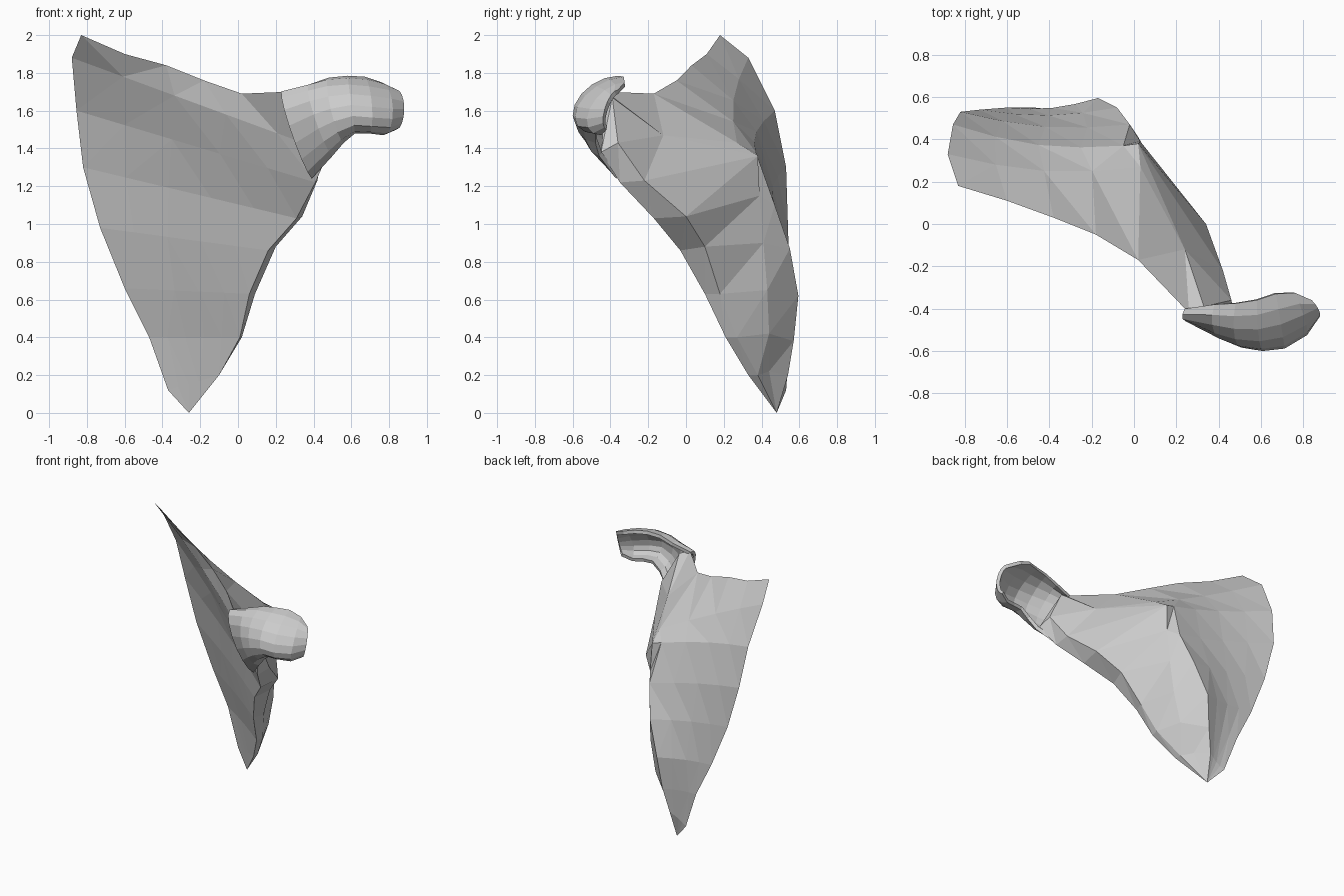
import bpy, bmesh, math
from mathutils import Vector as V

if "Cube" in bpy.data.objects:
    bpy.data.objects.remove(bpy.data.objects["Cube"])


def make(name, bm):
    bmesh.ops.remove_doubles(bm, verts=bm.verts, dist=0.002)
    bmesh.ops.recalc_face_normals(bm, faces=bm.faces)
    me = bpy.data.meshes.new(name)
    bm.to_mesh(me)
    bm.free()
    ob = bpy.data.objects.new(name, me)
    bpy.context.collection.objects.link(ob)
    return ob


def loft(bm, rows, closed):
    grid = [[bm.verts.new(p) for p in r] for r in rows]
    n = len(rows[0])
    for a, b in zip(grid, grid[1:]):
        for i in range(n if closed else n - 1):
            j = (i + 1) % n
            bm.faces.new((a[i], a[j], b[j], b[i]))
    return grid


# Blade sections: inner border, outer border, outer bulge, ridge groove, back ridge
sections = [
    [(-.37, .53, .12), (-.10, .33, .20), (-.10, .38, .20), (-.17, .44, .22), (-.24, .54, .20)],
    [(-.47, .55, .40), (.01, .21, .40), (.02, .27, .40), (-.05, .44, .42), (-.20, .57, .38)],
    [(-.60, .55, .66), (.06, .10, .63), (.09, .18, .63), (.00, .43, .65), (-.17, .595, .62)],
    [(-.73, .54, .98), (.16, -.03, .86), (.20, .10, .88), (.02, .41, .90), (-.08, .55, .87)],
    [(-.82, .53, 1.30), (.31, -.17, 1.03), (.34, .00, 1.04), (.03, .39, 1.15), (-.02, .47, 1.10)],
    [(-.855, .47, 1.60), (.41, -.35, 1.22), (.42, -.22, 1.23), (.02, .38, 1.36), (-.05, .37, 1.38)],
    [(-.88, .33, 1.88), (.48, -.45, 1.38), (.46, -.36, 1.43), (.24, -.12, 1.47), (.03, .27, 1.43)],
]
top_edge = [V(p) for p in ((-.83, .18, 2.0), (-.6, .11, 1.9), (-.38, .03, 1.84),
                           (-.18, -.05, 1.76), (.02, -.17, 1.69), (.26, -.42, 1.7))]

rows = [[V((-.26, .48, 0))] * 12]
for s in sections:
    m, l, b, n, r = map(V, s)
    width = (l - m).length
    # nearly flat front face
    front = [m.lerp(l, i / 5) + V((0, .02 * width * math.sin(math.pi * i / 5), 0)) for i in range(6)]
    # gently hollowed back face
    back = [r.lerp(m, i / 4) - V((0, .03 * width * math.sin(math.pi * i / 4), 0)) for i in range(1, 4)]
    rows.append(front + [b, n, r] + back)
rows.append(top_edge + [V((.33, -.39, 1.67))] + top_edge[:0:-1])

bm = bmesh.new()
loft(bm, rows, True)
bmesh.ops.dissolve_degenerate(bm, dist=0.001, edges=bm.edges)
bmesh.ops.triangulate(bm, faces=bm.faces)
make("blade", bm)

# Hook: half-open trough, each station given by top rim, front crest, bottom rim
stations = [
    [(.24, -.40, 1.70), (.27, -.46, 1.52), (.39, -.37, 1.24)],
    [(.38, -.38, 1.74), (.40, -.54, 1.58), (.50, -.46, 1.36)],
    [(.48, -.375, 1.775), (.49, -.575, 1.61), (.56, -.48, 1.43)],
    [(.58, -.36, 1.785), (.60, -.59, 1.63), (.62, -.48, 1.48)],
    [(.67, -.33, 1.78), (.71, -.575, 1.62), (.69, -.47, 1.48)],
    [(.76, -.325, 1.75), (.82, -.51, 1.61), (.77, -.45, 1.47)],
    [(.84, -.36, 1.71), (.88, -.43, 1.61), (.84, -.42, 1.50)],
]
arcs = []
for s in stations:
    t, f, b = map(V, s)
    c = (t + b) / 2
    arcs.append([c + (t - c) * math.cos(a) + (f - c) * math.sin(a)
                 for a in (math.pi * i / 8 for i in range(9))])
bm = bmesh.new()
loft(bm, arcs, False)
hook = make("hook", bm)
mod = hook.modifiers.new("wall", "SOLIDIFY")
mod.thickness = 0.025
# wall grows toward the hollow side
crest = hook.data.polygons[28]
mod.offset = -1 if crest.normal.y < 0 else 1
